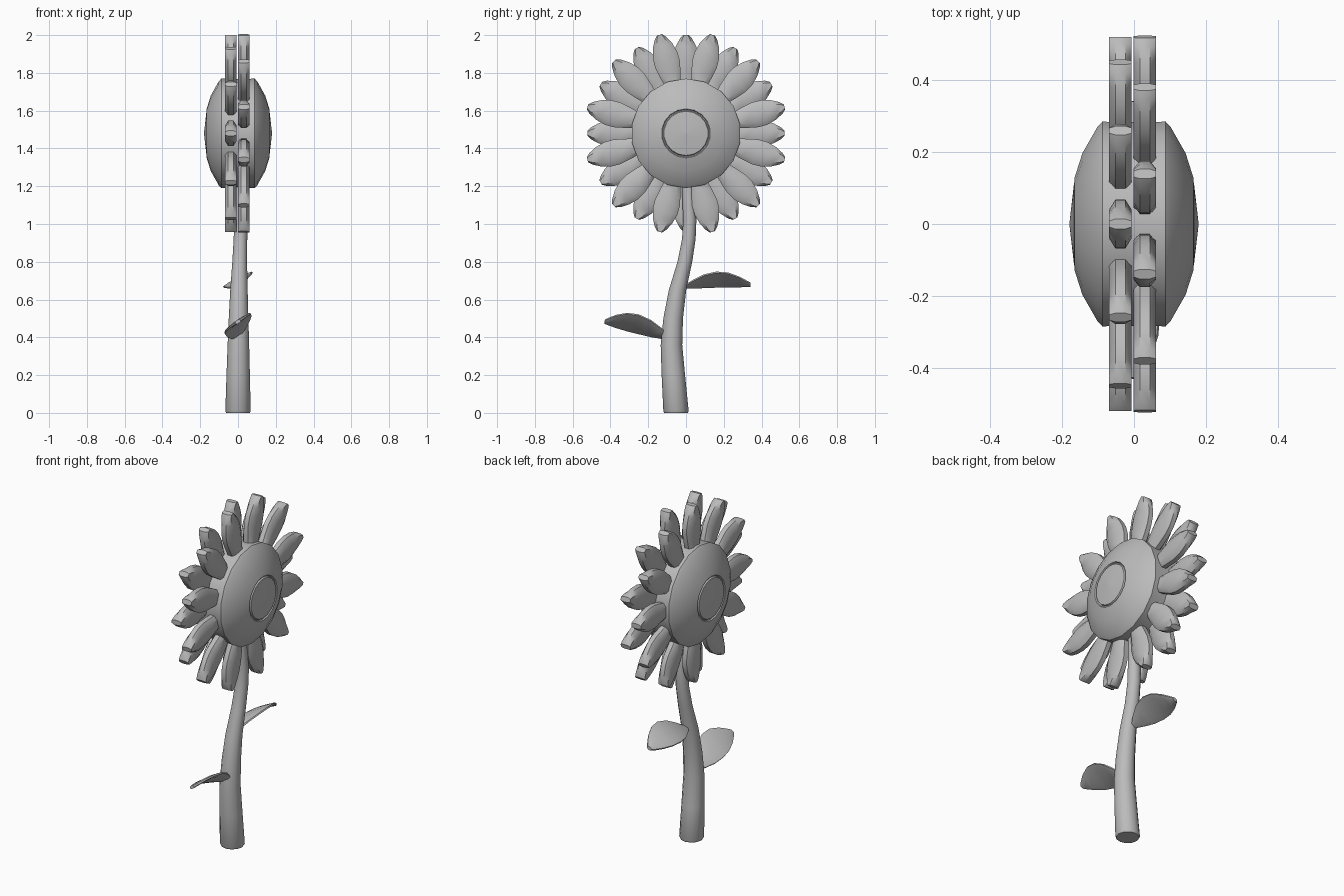
import bpy, bmesh, math
from mathutils import Vector

cube = bpy.data.objects.get("Cube")
if cube:
    bpy.data.objects.remove(cube, do_unlink=True)

GREY = (0.5, 0.5, 0.5, 1)
mat = bpy.data.materials.new("plain grey")
mat.use_nodes = True
mat.diffuse_color = GREY
mat.node_tree.nodes["Principled BSDF"].inputs["Base Color"].default_value = GREY
parts = []
HEAD = Vector((0, 0, 1.48))


def loft(name, rings):
    """Skin closed rings of equal length and cap both ends."""
    bm = bmesh.new()
    vs = [[bm.verts.new(p) for p in ring] for ring in rings]
    n = len(vs[0])
    for a, b in zip(vs, vs[1:]):
        for i in range(n):
            j = (i + 1) % n
            bm.faces.new((a[i], a[j], b[j], b[i]))
    bm.faces.new(vs[0])
    bm.faces.new(vs[-1])
    bmesh.ops.recalc_face_normals(bm, faces=bm.faces)
    me = bpy.data.meshes.new(name)
    bm.to_mesh(me)
    bm.free()
    me.materials.append(mat)
    ob = bpy.data.objects.new(name, me)
    bpy.context.collection.objects.link(ob)
    parts.append(ob)
    return ob


def section(centre, side, normal, w, t):
    """Eight-sided crowned cross-section of half width w, half thickness t."""
    pts = [(1, .45), (.6, 1), (-.6, 1), (-1, .45),
           (-1, -.45), (-.6, -1), (.6, -1), (1, -.45)]
    return [centre + side * (w * a) + normal * (t * b) for a, b in pts]


# Stem: z, x, y, radius
path = [(0, 0, -.053, .062), (.01, 0, -.053, .067), (.2, .001, -.067, .062),
        (.36, .002, -.077, .057), (.5, .003, -.068, .052), (.65, .005, -.045, .046),
        (.8, .009, -.006, .039), (.92, .013, .015, .036), (1.02, .015, .02, .035),
        (1.12, .012, .014, .033), (1.25, .005, .008, .032)]
SIDES = 12
loft("stem", [[Vector((x + r * math.cos(k * math.tau / SIDES),
                       y + r * math.sin(k * math.tau / SIDES), z))
               for k in range(SIDES)] for z, x, y, r in path])

# Seed head: turned about the x axis, the same on both faces
half = [(.002, .18), (.117, .167), (.121, .159), (.126, .159), (.13, .166),
        (.2, .144), (.275, .102), (.29, .088), (.288, .05)]
profile = half + [(r, -x) for r, x in reversed(half)]
SIDES = 18
loft("seed_head", [[HEAD + Vector((x, r * math.sin(k * math.tau / SIDES),
                                   r * math.cos(k * math.tau / SIDES)))
                    for k in range(SIDES)] for r, x in profile])

# Petals: two layers of twelve, the second turned half a step
PETAL = [(.24, .035), (.32, .056), (.38, .068), (.43, .067),
         (.48, .053), (.52, .032), (.54, .014)]
for layer, x, turn, size in (("left", .03, .5, 1), ("right", -.038, 0, .965)):
    for k in range(12):
        a = (k + turn) * math.tau / 12
        out = Vector((0, math.sin(a), math.cos(a)))
        side = Vector((0, math.cos(a), -math.sin(a)))
        loft(f"{layer}_petal_{k + 1}",
             [section(HEAD + out * r * size + Vector((x, 0, 0)), side,
                      Vector((1, 0, 0)), w, .031) for r, w in PETAL])

# Leaves: tilted across and arched along their length
LEAF = [(0, .018), (.12, .045), (.28, .073), (.47, .086),
        (.65, .08), (.82, .056), (.94, .03), (1, .014)]


def leaf(name, base, tip, arch, tilt):
    base, tip = Vector(base), Vector(tip)
    side = Vector((math.cos(tilt), 0, math.sin(tilt)))
    normal = side.cross(tip - base).normalized()
    loft(name, [section(base.lerp(tip, t) + Vector((0, 0, arch * math.sin(math.pi * t))),
                        side, normal, w, .009) for t, w in LEAF])


leaf("upper_leaf", (0, 0, .67), (0, .342, .678), .032, math.radians(27))
leaf("lower_leaf", (0, -.09, .4), (0, -.43, .483), .03, math.radians(35))

bpy.ops.object.select_all(action='DESELECT')
for ob in parts:
    ob.select_set(True)
bpy.context.view_layer.objects.active = parts[0]
bpy.ops.object.shade_smooth_by_angle(angle=math.radians(40))
